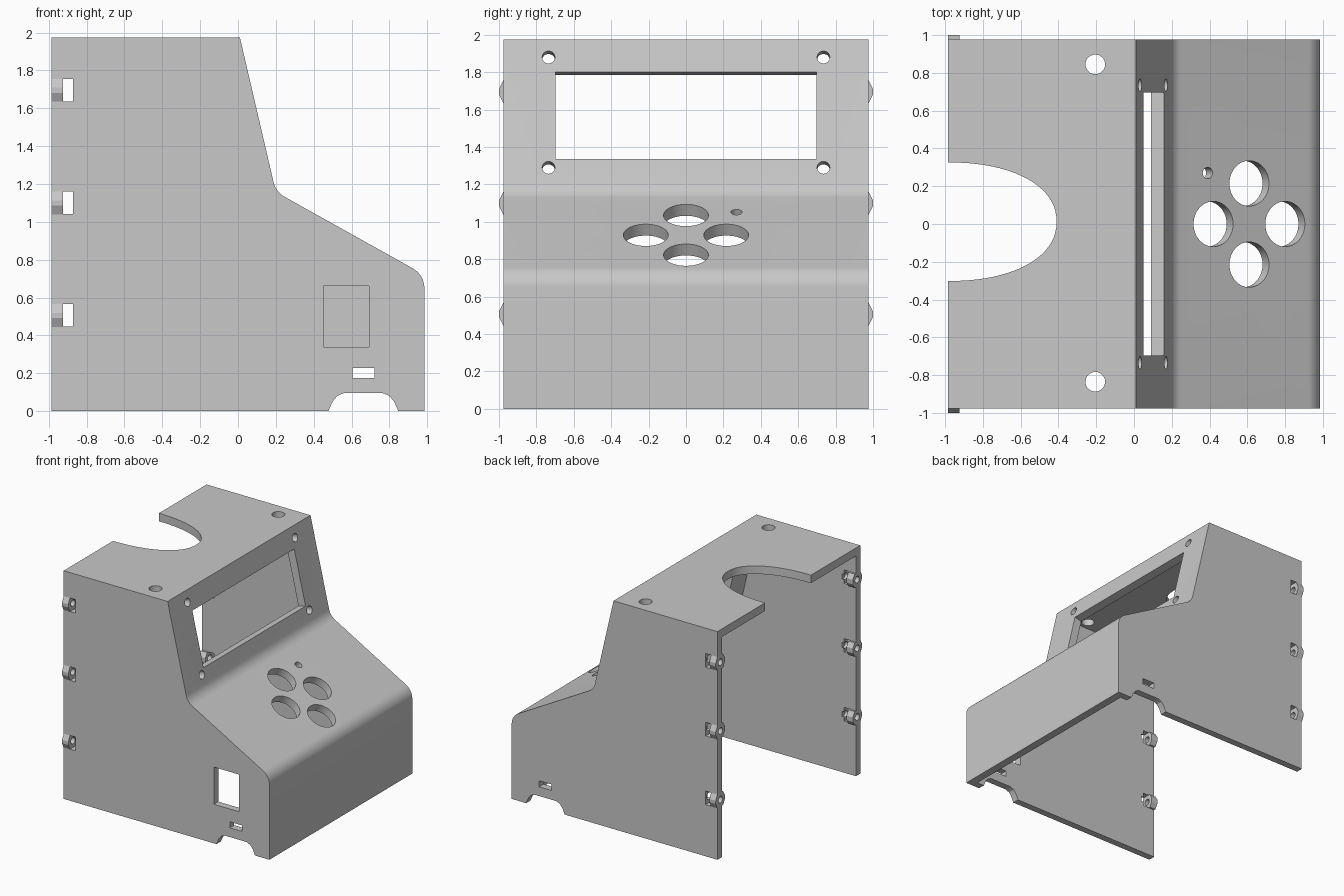
import bpy, bmesh, math
from mathutils import Vector, Matrix

cube = bpy.data.objects.get("Cube")
if cube:
    bpy.data.objects.remove(cube, do_unlink=True)

HALF_X, HALF_Y, TOP = 0.985, 0.977, 1.975
WALL, SIDE = 0.07, 0.06
KINK = Vector((0.2, 1.158))        # display panel meets keypad slope
PANEL_TOP = Vector((0.01, TOP))
SLOPE_END = Vector((HALF_X, 0.72))

grey = bpy.data.materials.new("plain_grey")
grey.use_nodes = True
grey.diffuse_color = (0.58, 0.58, 0.58, 1)
grey.node_tree.nodes["Principled BSDF"].inputs["Base Color"].default_value = (0.58, 0.58, 0.58, 1)


def make_object(name, bm):
    bmesh.ops.recalc_face_normals(bm, faces=bm.faces)
    mesh = bpy.data.meshes.new(name)
    bm.to_mesh(mesh)
    bm.free()
    mesh.materials.append(grey)
    obj = bpy.data.objects.new(name, mesh)
    bpy.context.collection.objects.link(obj)
    return obj


def prism(name, pts, axis, lo, hi):
    """Extrude a 2D outline along the given axis from lo to hi."""
    place = {"x": lambda p, t: (t, p[0], p[1]),
             "y": lambda p, t: (p[0], t, p[1]),
             "z": lambda p, t: (p[0], p[1], t)}[axis]
    bm = bmesh.new()
    a = [bm.verts.new(place(p, lo)) for p in pts]
    b = [bm.verts.new(place(p, hi)) for p in pts]
    bm.faces.new(a)
    bm.faces.new(b[::-1])
    for i in range(len(pts)):
        j = (i + 1) % len(pts)
        bm.faces.new((a[i], a[j], b[j], b[i]))
    return make_object(name, bm)


def rect(x0, x1, z0, z1):
    return [(x0, z0), (x1, z0), (x1, z1), (x0, z1)]


def drill(centre, direction, radius, depth=0.3):
    bm = bmesh.new()
    turn = Vector(direction).to_track_quat("Z", "Y").to_matrix().to_4x4()
    bmesh.ops.create_cone(bm, cap_ends=True, segments=40, radius1=radius, radius2=radius,
                          depth=depth, matrix=Matrix.Translation(centre) @ turn)
    return make_object("drill", bm)


def combine(target, tool, operation="DIFFERENCE"):
    mod = target.modifiers.new("combine", "BOOLEAN")
    mod.operation, mod.object, mod.solver = operation, tool, "EXACT"
    bpy.context.view_layer.objects.active = target
    bpy.ops.object.modifier_apply(modifier=mod.name)
    bpy.data.objects.remove(tool, do_unlink=True)


def fillet(before, corner, after, radius, steps=8):
    """Arc that rounds a corner between two straight runs."""
    u, v = (before - corner).normalized(), (after - corner).normalized()
    half = math.acos(u.dot(v)) / 2
    mid = corner + (u + v).normalized() * (radius / math.sin(half))
    start = corner + u * (radius / math.tan(half)) - mid
    end = corner + v * (radius / math.tan(half)) - mid
    return [mid + start.lerp(end, i / steps).normalized() * radius for i in range(steps + 1)]


def offset(path, dist):
    """Shift an open path to its left, mitring the corners."""
    out = []
    for i, p in enumerate(path):
        dirs = []
        if i > 0:
            dirs.append((p - path[i - 1]).normalized())
        if i < len(path) - 1:
            dirs.append((path[i + 1] - p).normalized())
        n = [Vector((-d.y, d.x)) for d in dirs]
        m = sum(n, Vector((0, 0))).normalized()
        out.append(p + m * (dist / m.dot(n[0])))
    return out


# Shell: side outline, hollowed, open at the back and underneath
front_foot = Vector((HALF_X, 0))
skin = [front_foot]
skin += fillet(front_foot, SLOPE_END, KINK, 0.12)
skin += fillet(SLOPE_END, KINK, PANEL_TOP, 0.12)
skin += [PANEL_TOP, Vector((-HALF_X, TOP))]
body = prism("enclosure_shell", skin + [Vector((-HALF_X, 0))], "y", -HALF_Y, HALF_Y)

inner = offset(skin, WALL)
inner[0].y = -0.2
inner[-1].x = -1.2
combine(body, prism("hollow", inner + [Vector((-1.2, -0.2))], "y", SIDE - HALF_Y, HALF_Y - SIDE))

# Rear clip lugs with a pin hole, and the slot beside each one
lug = [(1.0, -0.014), (1.0, 0.014), (0.977, 0.06), (0.9, 0.06), (0.875, 0.02),
       (0.875, -0.02), (0.9, -0.06), (0.977, -0.06)]
for z in (1.695, 1.1, 0.505):
    for side in (-1, 1):
        outline = [(side * y, z + dz) for y, dz in lug]
        combine(body, prism("lug", outline, "x", -HALF_X, -0.925), "UNION")
        combine(body, drill((-0.95, side * 0.935, z), (1, 0, 0), 0.028, 0.2))
    combine(body, prism("slot", rect(-0.925, -0.872, z - 0.058, z + 0.06), "y", -1.2, 1.2))

# Arched opening and two screw holes in the top
arch = []
for i in range(41):
    a = -math.pi / 2 + math.pi * i / 40
    c, s = math.cos(a), math.sin(a)
    arch.append((-HALF_X + 0.575 * abs(c) ** 0.92,
                 0.012 + 0.314 * math.copysign(abs(s) ** 0.92, s)))
arch = [(-1.2, arch[0][1])] + arch + [(-1.2, arch[-1][1])]
combine(body, prism("arch", arch, "z", 1.8, 2.1))
for y in (-0.835, 0.845):
    combine(body, drill((-0.205, y, TOP), (0, 0, 1), 0.052))

# Display window and its four screw holes, square to the panel
along = (PANEL_TOP - KINK).normalized()
out = Vector((along.y, -along.x))


def on_panel(z):
    return KINK + along * ((z - KINK.y) / along.y)


low, high = on_panel(1.335), on_panel(1.8)
window = [low - out * 0.15, low + out * 0.15, high + out * 0.15, high - out * 0.15]
combine(body, prism("window", window, "y", -0.697, 0.697))
for z in (1.29, 1.88):
    p = on_panel(z)
    for y in (-0.735, 0.735):
        combine(body, drill((p.x, y, p.y), (out.x, 0, out.y), 0.034))

# Four button holes and an indicator hole, square to the slope
run = (SLOPE_END - KINK).normalized()
for x, y, r in ((0.42, 0, 0.12), (0.8, 0, 0.12), (0.61, 0.215, 0.12),
                (0.61, -0.215, 0.12), (0.39, 0.27, 0.03)):
    z = KINK.y + (x - KINK.x) * run.y / run.x
    combine(body, drill((x, y, z), (-run.y, 0, run.x), r))

# Socket opening on the front wall only; strap slots and foot notches on both walls
combine(body, prism("socket", rect(0.453, 0.692, 0.338, 0.66), "y", -1.2, -0.8))
combine(body, prism("strap_slot", rect(0.606, 0.722, 0.175, 0.227), "y", -1.2, 1.2))
notch = [(0.478, -0.1), (0.478, 0), (0.5, 0.05), (0.525, 0.08), (0.56, 0.095),
         (0.765, 0.095), (0.8, 0.08), (0.825, 0.05), (0.847, 0), (0.847, -0.1)]
combine(body, prism("notch", notch, "y", -1.2, 1.2))

# Smooth rounded bends, crisp edges
bpy.ops.object.select_all(action="DESELECT")
body.select_set(True)
bpy.context.view_layer.objects.active = body
bpy.ops.object.shade_smooth_by_angle(angle=math.radians(25))
